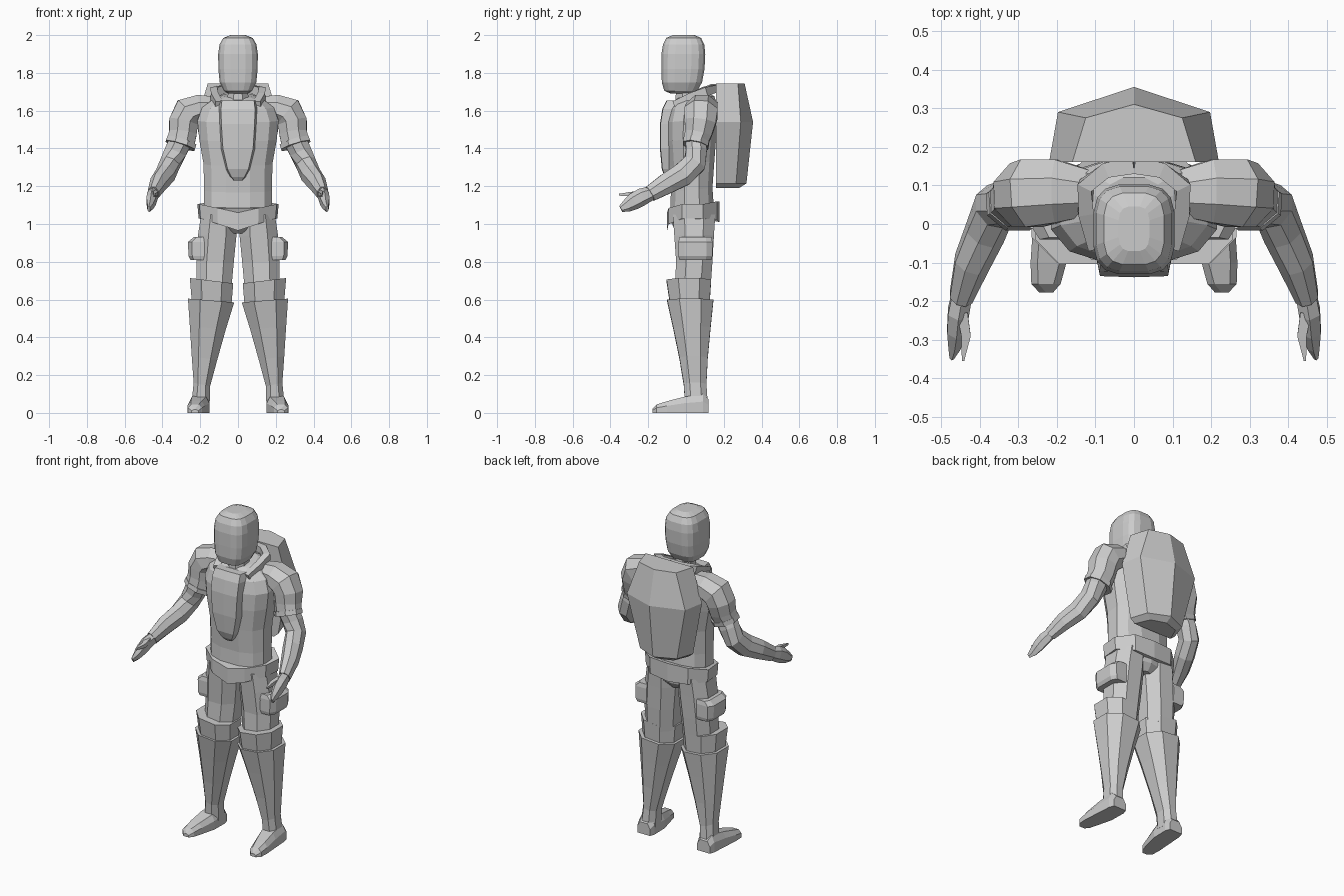
import bpy, bmesh, math
from mathutils import Vector

grey = bpy.data.materials.new("suit grey")
grey.diffuse_color = (0.6, 0.6, 0.6, 1)


def loft(name, rings, mirror=False):
    """Skin closed rings of points into one capped, flat-faced part."""
    me = bpy.data.meshes.new(name)
    bm = bmesh.new()
    vs = [[bm.verts.new(p) for p in r] for r in rings]
    n = len(rings[0])
    for a, b in zip(vs, vs[1:]):
        for i in range(n):
            j = (i + 1) % n
            bm.faces.new((a[i], a[j], b[j], b[i]))
    bm.faces.new(vs[0])
    bm.faces.new(vs[-1])
    bmesh.ops.recalc_face_normals(bm, faces=bm.faces)
    bm.to_mesh(me)
    bm.free()
    me.materials.append(grey)
    ob = bpy.data.objects.new(name, me)
    bpy.context.collection.objects.link(ob)
    if mirror:
        ob.modifiers.new("mirror", 'MIRROR').use_clip = False
    return ob


def shape(n, power):
    """Unit outline: power 1 is round, lower is boxier."""
    pts = []
    for i in range(n):
        a = 2 * math.pi * (i + 0.5) / n
        c, s = math.cos(a), math.sin(a)
        pts.append((math.copysign(abs(c) ** power, c), math.copysign(abs(s) ** power, s)))
    mx = max(p[0] for p in pts)
    my = max(p[1] for p in pts)
    return [(x / mx, y / my) for x, y in pts]


def stack(name, rows, n=8, power=1.0, mirror=False, tilt_x=0, tilt_y=0):
    """Rows are z, x0, x1, y0, y1 extents of horizontal sections."""
    rings = []
    for z, x0, x1, y0, y1 in rows:
        rings.append([((x0 + x1) / 2 + (x1 - x0) / 2 * u, (y0 + y1) / 2 + (y1 - y0) / 2 * v,
                       z + tilt_x * u + tilt_y * v) for u, v in shape(n, power)])
    return loft(name, rings, mirror)


def tube(name, rows, ref, n=8, power=1.0, mirror=True):
    """Rows are x, y, z, radius along ref, radius across."""
    rings = []
    pos = [Vector(r[:3]) for r in rows]
    for i, r in enumerate(rows):
        t = (pos[min(i + 1, len(pos) - 1)] - pos[max(i - 1, 0)]).normalized()
        u = Vector(ref)
        u = (u - t * u.dot(t)).normalized()
        v = t.cross(u)
        rings.append([pos[i] + u * a * r[3] + v * b * r[4] for a, b in shape(n, power)])
    return loft(name, rings, mirror)


# Head and neck
stack("head", [(1.69, -.05, .05, -.08, .03), (1.705, -.075, .075, -.115, .06),
               (1.75, -.097, .097, -.128, .085), (1.82, -.104, .104, -.13, .098),
               (1.90, -.105, .105, -.13, .102), (1.95, -.098, .098, -.122, .097),
               (1.985, -.078, .078, -.105, .08), (2.0, -.04, .04, -.07, .045)], 16, .6)
stack("neck", [(1.58, -.06, .06, -.06, .08), (1.76, -.05, .05, -.05, .06)], 8)

# Torso, chest plate and collar
stack("torso", [(1.04, -.18, .18, -.085, .15), (1.18, -.18, .18, -.08, .14),
                (1.32, -.182, .182, -.09, .15), (1.45, -.205, .205, -.1, .16),
                (1.55, -.215, .215, -.1, .165), (1.62, -.19, .19, -.085, .165),
                (1.665, -.13, .13, -.06, .15), (1.68, -.08, .08, -.04, .12)],
      12, .8, tilt_y=.012)
plate = [(1.23, .03, .02, -.095), (1.25, .055, .035, -.11), (1.29, .075, .055, -.125),
         (1.40, .103, .08, -.135), (1.53, .11, .088, -.135), (1.61, .11, .09, -.122),
         (1.655, .095, .085, -.1)]
loft("chest_plate", [[(-a, -.03, z), (-b, y, z), (0, y - .003, z), (b, y, z), (a, -.03, z)]
                     for z, a, b, y in plate])
tube("collar", [(.10, -.06, 1.635, .015, .02), (.125, .03, 1.675, .02, .02),
                (.125, .10, 1.70, .025, .02), (.07, .14, 1.715, .02, .02),
                (0, .15, 1.72, .02, .02)], (0, 0, 1), 4)

# Backpack with a central ridge
pack = [(1.19, .13, .16, .09, .25, .28), (1.215, .16, .16, .125, .265, .32),
        (1.54, .22, .16, .197, .29, .355), (1.745, .16, .16, .125, .275, .31)]
loft("backpack", [[(-a, y0, z), (a, y0, z), (b, y1, z), (0, y2, z), (-b, y1, z)]
                  for z, a, y0, b, y1, y2 in pack])

# Shoulders with short sleeves, cuffs, forearms, hands
tube("sleeve", [(.12, .08, 1.62, .06, .055), (.20, .085, 1.615, .082, .07),
                (.265, .08, 1.59, .088, .083), (.288, .075, 1.54, .083, .077),
                (.292, .065, 1.48, .072, .073), (.305, .05, 1.425, .062, .074)], (0, 1, 0))
tube("sleeve_cuff", [(.298, .055, 1.44, .068, .08), (.306, .05, 1.415, .068, .08)], (0, 1, 0))
tube("forearm", [(.295, .05, 1.46, .06, .055), (.33, .055, 1.385, .058, .055),
                 (.36, .045, 1.32, .052, .06), (.385, -.02, 1.26, .05, .062),
                 (.42, -.10, 1.215, .045, .055), (.448, -.19, 1.16, .03, .042)], (1, 0, 0))
tube("hand", [(.445, -.18, 1.165, .026, .036), (.455, -.23, 1.145, .027, .046),
              (.46, -.275, 1.12, .024, .045), (.465, -.315, 1.095, .016, .033),
              (.472, -.345, 1.08, .006, .018)], (1, 0, 0), 6)
tube("thumb", [(.445, -.23, 1.165, .014, .014), (.435, -.29, 1.158, .012, .012),
               (.443, -.355, 1.155, .003, .005)], (1, 0, 0), 4)

# Belt dipping to a point at the front: x, y, bottom, top of one half
half = [(0, -.1, .965, 1.06), (.11, -.092, 1.0, 1.085), (.205, -.02, 1.03, 1.105),
        (.215, .09, 1.03, 1.105), (.13, .165, 1.02, 1.12), (0, .177, 1.01, 1.12)]
belt = half + [(-x, y, b, t) for x, y, b, t in half[-2:0:-1]]
loft("belt", [[(x * .97, y, b) for x, y, b, t in belt], [(x, y, t) for x, y, b, t in belt]])
stack("pelvis", [(.95, -.04, .04, -.03, .12), (.99, -.15, .15, -.07, .15),
                 (1.07, -.19, .19, -.085, .16)], 10, .8)

# Legs, thigh pockets, knee cuffs, boots
stack("thigh", [(1.05, .01, .195, -.07, .155), (.94, .008, .212, -.062, .148),
                (.80, .022, .22, -.052, .14), (.66, .035, .22, -.06, .13)],
      8, .9, mirror=True)
stack("thigh_pocket", [(.81, .15, .252, -.035, .135), (.83, .15, .262, -.04, .14),
                       (.905, .15, .265, -.04, .14), (.93, .15, .235, -.035, .135)],
      8, .5, mirror=True)
stack("knee_cuff", [(.58, .035, .245, -.085, .125), (.70, .025, .255, -.103, .133)],
      8, .85, mirror=True, tilt_x=.014)
stack("boot_shaft", [(.05, .15, .245, -.005, .115), (.15, .148, .235, -.012, .108),
                     (.29, .11, .245, -.035, .115), (.45, .065, .255, -.068, .13),
                     (.595, .02, .265, -.1, .145)], 8, .85, mirror=True, tilt_x=.01)
# Feet, built from heel to toe: y, inner x, outer x, height
foot = [(.12, .16, .245, .07), (.09, .15, .255, .10), (-.01, .152, .262, .085),
        (-.10, .175, .268, .062), (-.155, .19, .266, .045), (-.178, .21, .245, .02)]
loft("foot", [[(a, y, 0), (b, y, 0), (b, y, h * .6), (b - .018, y, h), (a + .018, y, h),
               (a, y, h * .6)] for y, a, b, h in foot], True)
